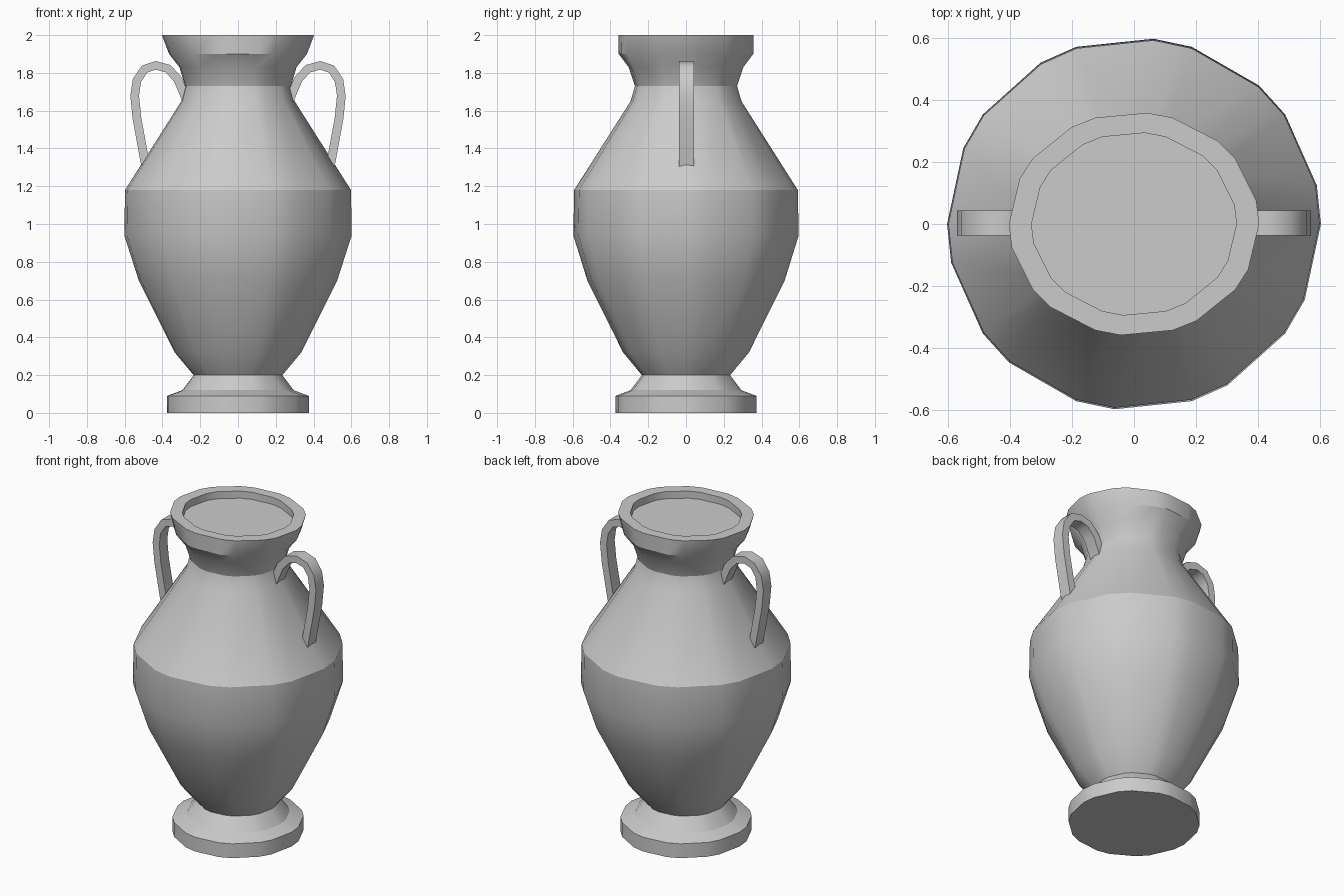
import bpy, bmesh, math
from mathutils import Vector

if "Cube" in bpy.data.objects:
    bpy.data.objects.remove(bpy.data.objects["Cube"])


def finish(name, bm, angle=30):
    bmesh.ops.recalc_face_normals(bm, faces=bm.faces)
    mesh = bpy.data.meshes.new(name)
    bm.to_mesh(mesh)
    bm.free()
    ob = bpy.data.objects.new(name, mesh)
    bpy.context.collection.objects.link(ob)
    bpy.ops.object.select_all(action='DESELECT')
    ob.select_set(True)
    bpy.context.view_layer.objects.active = ob
    bpy.ops.object.shade_smooth_by_angle(angle=math.radians(angle))
    return ob


def skin(bm, loops):
    # bridge successive closed loops and cap both ends
    rings = [[bm.verts.new(p) for p in loop] for loop in loops]
    n = len(rings[0])
    for a, b in zip(rings, rings[1:]):
        for i in range(n):
            j = (i + 1) % n
            bm.faces.new((a[i], a[j], b[j], b[i]))
    bm.faces.new(rings[0])
    bm.faces.new(rings[-1])


# vase body: twenty unevenly spaced sides, (x radius, y radius, z) profile
angles = [math.radians(36 * k + d) for k in range(10) for d in (0, 12)]
profile = [
    (0.375, 0.375, 0.0), (0.375, 0.375, 0.09), (0.295, 0.295, 0.12),
    (0.235, 0.235, 0.2), (0.335, 0.335, 0.32), (0.525, 0.525, 0.7),
    (0.602, 0.6, 0.94), (0.598, 0.595, 1.18), (0.3, 0.295, 1.65),
    (0.28, 0.272, 1.73), (0.31, 0.305, 1.83), (0.365, 0.358, 1.9),
    (0.403, 0.36, 2.0),
    (0.33, 0.295, 2.0), (0.33, 0.295, 1.955),
]
bm = bmesh.new()
skin(bm, [[(rx * math.cos(a), ry * math.sin(a), z) for a in angles]
          for rx, ry, z in profile])
finish("vase_body", bm)

# handles: flat strap swept along a hooked path, one per side
path = [(0.48, 1.26), (0.506, 1.4), (0.535, 1.56), (0.547, 1.68),
        (0.535, 1.76), (0.495, 1.82), (0.435, 1.84), (0.37, 1.822),
        (0.318, 1.765), (0.27, 1.65)]
HALF_THICK, HALF_WIDTH = 0.023, 0.04


def handle(name, side):
    pts = [Vector(p) for p in path]
    loops = []
    for i, p in enumerate(pts):
        t = (pts[min(i + 1, len(pts) - 1)] - pts[max(i - 1, 0)]).normalized()
        n = Vector((t.y, -t.x)) * HALF_THICK
        corners = [(p + n, -1), (p + n, 1), (p - n, 1), (p - n, -1)]
        loops.append([(side * q.x, s * HALF_WIDTH + 0.003, q.y)
                      for q, s in corners])
    bm = bmesh.new()
    skin(bm, loops)
    finish(name, bm, 40)


handle("right_handle", 1)
handle("left_handle", -1)
